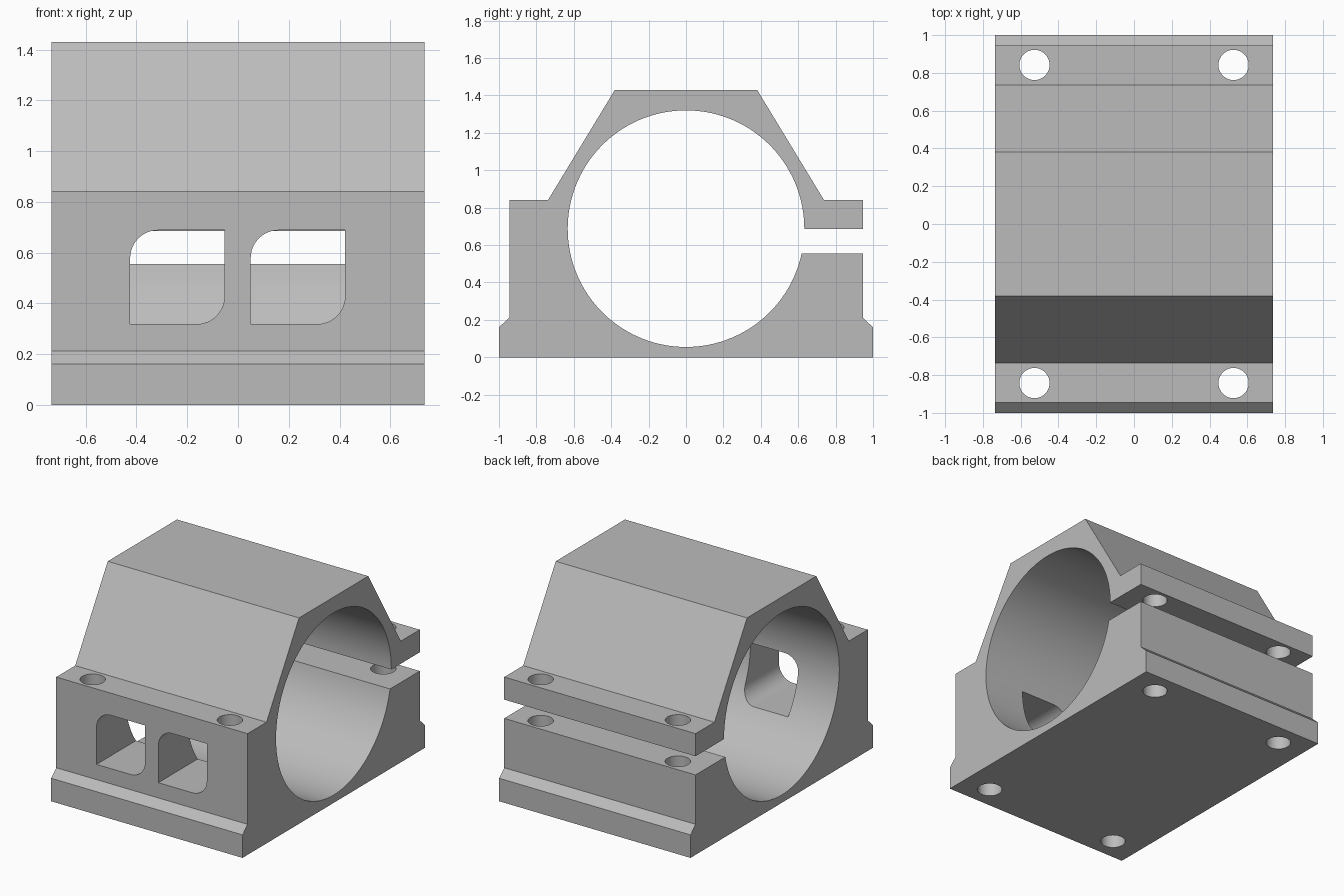
import bpy, bmesh, math
from mathutils import Vector

cube = bpy.data.objects.get("Cube")
if cube:
    bpy.data.objects.remove(cube)

HALF_X = 0.735
BORE_Z, BORE_R = 0.6875, 0.6325
SLOT_LOW, SLOT_HIGH = 0.555, 0.685

grey = bpy.data.materials.new("plain grey")
grey.use_nodes = True
colour = (0.5, 0.5, 0.5, 1)
grey.diffuse_color = colour
grey.node_tree.nodes["Principled BSDF"].inputs["Base Color"].default_value = colour


def arc(cx, cy, r, start, end, steps):
    """Points on an arc, angles in radians."""
    angles = [start + (end - start) * i / steps for i in range(steps + 1)]
    return [(cx + r * math.cos(a), cy + r * math.sin(a)) for a in angles]


def prism(name, outline, place, sweep):
    """Extrude a 2D outline, mapped to 3D by place, along sweep."""
    bm = bmesh.new()
    face = bm.faces.new([bm.verts.new(place(u, v)) for u, v in outline])
    top = bmesh.ops.extrude_face_region(bm, geom=[face])["geom"]
    bmesh.ops.translate(bm, vec=Vector(sweep),
                        verts=[g for g in top if isinstance(g, bmesh.types.BMVert)])
    bmesh.ops.recalc_face_normals(bm, faces=bm.faces)
    mesh = bpy.data.meshes.new(name)
    bm.to_mesh(mesh)
    bm.free()
    mesh.materials.append(grey)
    obj = bpy.data.objects.new(name, mesh)
    bpy.context.collection.objects.link(obj)
    return obj


# Split clamp body: outer profile, then the bore traced from slot to slot
half = [(1, 0), (1, 0.16), (0.945, 0.212)]
upper = [(0.945, 0.842), (0.737, 0.842), (0.38, 1.43)]
a_low = math.asin((SLOT_LOW - BORE_Z) / BORE_R)
a_high = math.asin((SLOT_HIGH - BORE_Z) / BORE_R)
bore = arc(0, BORE_Z, BORE_R, a_high, math.tau + a_low, 120)
left_side = [(-y, z) for y, z in reversed(half + upper)]
outline = ([(0.945, SLOT_HIGH)] + upper + left_side + half[:]
           + [(0.945, SLOT_LOW)] + bore[::-1])
body = prism("clamp_body", outline,
             lambda y, z: (-HALF_X, y, z), (2 * HALF_X, 0, 0))

cutters = []
# Vertical bolt holes
for x in (-0.527, 0.527):
    for y in (-0.842, 0.842):
        circle = arc(x, y, 0.08, 0, math.tau, 48)[:-1]
        cutters.append(prism("bolt_hole_cutter", circle,
                             lambda u, v: (u, v, -0.1), (0, 0, 1.2)))

# Front windows, rounded on two opposite corners
Z0, Z1, R = 0.318, 0.688, 0.11
for x0, x1 in ((-0.425, -0.053), (0.05, 0.422)):
    window = ([(x0, Z0)] + arc(x1 - R, Z0 + R, R, -math.pi / 2, 0, 12)
              + [(x1, Z1)] + arc(x0 + R, Z1 - R, R, math.pi / 2, math.pi, 12))
    cutters.append(prism("window_cutter", window,
                         lambda u, v: (u, -1.1, v), (0, 0.8, 0)))

for cutter in cutters:
    cutter.hide_render = True
    mod = body.modifiers.new("cut", 'BOOLEAN')
    mod.operation, mod.solver, mod.object = 'DIFFERENCE', 'EXACT', cutter

# Bake the cuts and drop the cutters
bpy.context.view_layer.update()
graph = bpy.context.evaluated_depsgraph_get()
mesh = bpy.data.meshes.new_from_object(body.evaluated_get(graph))
body.modifiers.clear()
body.data = mesh
for cutter in cutters:
    bpy.data.objects.remove(cutter)

# Smooth the bore and holes, keep edges crisp
bpy.ops.object.select_all(action='DESELECT')
body.select_set(True)
bpy.context.view_layer.objects.active = body
bpy.ops.object.shade_smooth_by_angle(angle=math.radians(25))
